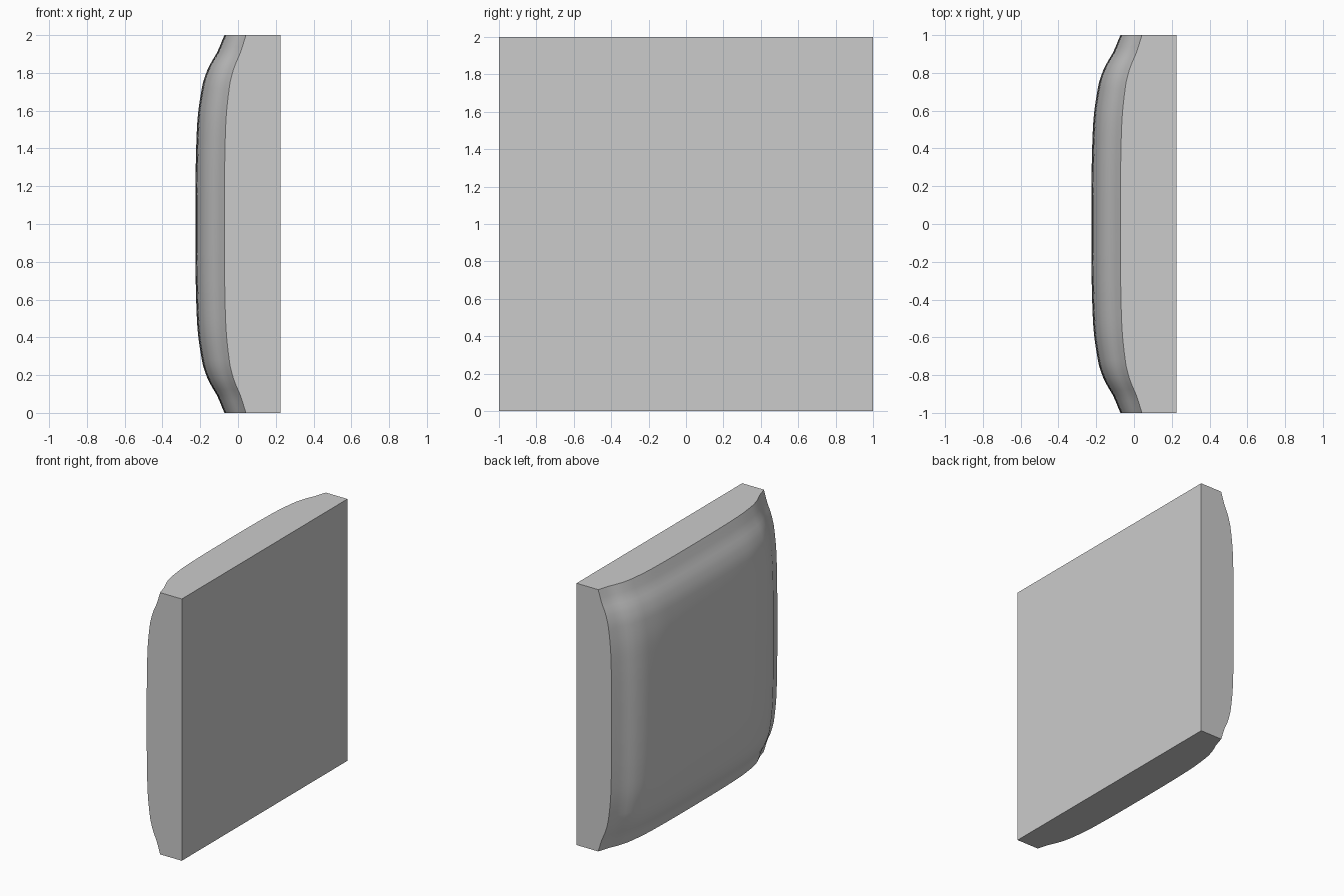
import bpy
import bmesh
import math

if "Cube" in bpy.data.objects:
    bpy.data.objects.remove(bpy.data.objects["Cube"], do_unlink=True)

BACK_X = 0.225      # flat back plane
CORNER_X = 0.042    # front surface at the four corners
EDGE_RISE, MID_RISE = 0.114, 0.04
SEGMENTS = 64

# Pillow profile: distance from the rim, share of the full rise
PROFILE = [(0, 0), (0.04, 0.11), (0.085, 0.23), (0.125, 0.38), (0.165, 0.53),
           (0.21, 0.65), (0.26, 0.75), (0.42, 0.91), (0.6, 0.972),
           (0.8, 0.995), (1, 1)]


def slope(i):
    a, b = PROFILE[max(i - 1, 0)], PROFILE[min(i + 1, len(PROFILE) - 1)]
    return (b[1] - a[1]) / (b[0] - a[0])


def rise(coord):
    """Smooth (Hermite) reading of the profile, mirrored about the centre."""
    d = min(max(1 - abs(coord), 0), 1)
    i = max(k for k in range(len(PROFILE) - 1) if PROFILE[k][0] <= d)
    (d0, r0), (d1, r1) = PROFILE[i], PROFILE[i + 1]
    w = d1 - d0
    t = (d - d0) / w
    s = t * t * (3 - 2 * t)
    return (r0 + (r1 - r0) * s + w * slope(i) * t * (1 - t) ** 2
            - w * slope(i + 1) * t * t * (1 - t))


# Puffed front surface
bm = bmesh.new()
bmesh.ops.create_grid(bm, x_segments=SEGMENTS, y_segments=SEGMENTS, size=1)
for v in bm.verts:
    y, z = v.co.x, v.co.y
    a, b = rise(y), rise(z)
    v.co = (CORNER_X - EDGE_RISE * (a + b) - MID_RISE * a * b, y, z + 1)

# Straight side walls and flat back
rim = [e for e in bm.edges if e.is_boundary]
walls = bmesh.ops.extrude_edge_only(bm, edges=rim)["geom"]
for v in walls:
    if isinstance(v, bmesh.types.BMVert):
        v.co.x = BACK_X
bmesh.ops.holes_fill(bm, edges=[e for e in bm.edges if e.is_boundary], sides=0)
bmesh.ops.recalc_face_normals(bm, faces=bm.faces)

mesh = bpy.data.meshes.new("cushion_panel")
bm.to_mesh(mesh)
bm.free()
panel = bpy.data.objects.new("cushion_panel", mesh)
bpy.context.collection.objects.link(panel)

# Single grey material
grey = bpy.data.materials.new("light_grey")
grey.use_nodes = True
colour = (0.6, 0.6, 0.6, 1)
grey.diffuse_color = colour
grey.node_tree.nodes["Principled BSDF"].inputs["Base Color"].default_value = colour
mesh.materials.append(grey)

bpy.ops.object.select_all(action="DESELECT")
panel.select_set(True)
bpy.context.view_layer.objects.active = panel
bpy.ops.object.shade_smooth_by_angle(angle=math.radians(30))
